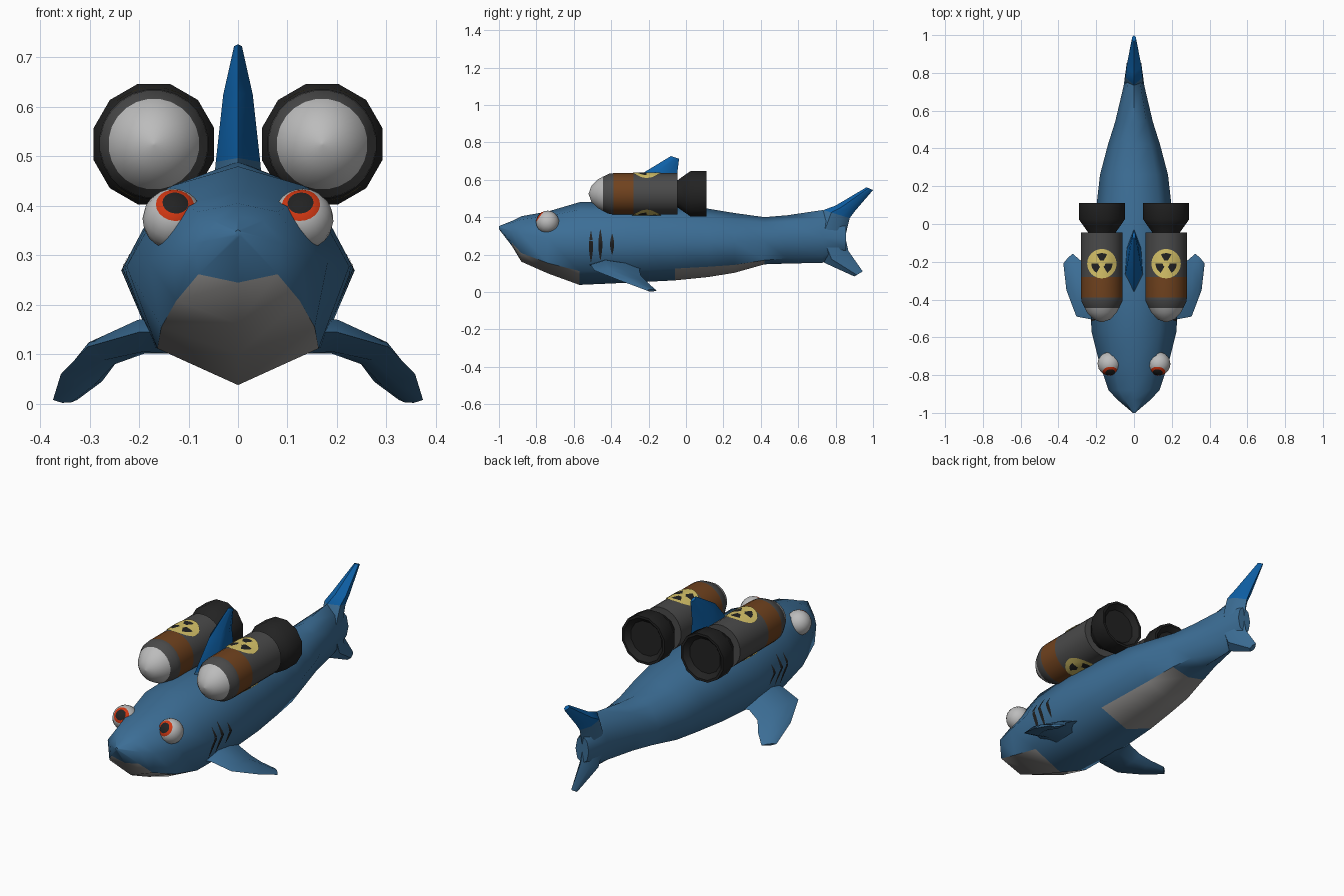
import bpy, bmesh, math
from mathutils import Vector
from mathutils.bvhtree import BVHTree

if "Cube" in bpy.data.objects:
    bpy.data.objects.remove(bpy.data.objects["Cube"])


def material(name, r, g, b):
    m = bpy.data.materials.new(name)
    m.diffuse_color = [(c / 255 / 12.92 if c < 11 else ((c / 255 + 0.055) / 1.055) ** 2.4)
                       for c in (r, g, b)] + [1]
    m.use_nodes = True
    m.node_tree.nodes["Principled BSDF"].inputs["Base Color"].default_value = m.diffuse_color
    return m


STEEL = material("steel_blue", 60, 110, 150)
BRIGHT = material("bright_blue", 14, 97, 168)
WHITE = material("white", 188, 188, 188)
BELLY = material("belly_grey", 150, 148, 146)
BROWN = material("brown", 112, 66, 30)
YELLOW = material("yellow", 215, 195, 105)
GREY = material("dark_grey", 74, 74, 74)
BLACK = material("black", 34, 34, 34)
RED = material("red", 208, 55, 18)


def finish(name, bm, mats, angle=50):
    bmesh.ops.remove_doubles(bm, verts=bm.verts, dist=1e-5)
    bmesh.ops.recalc_face_normals(bm, faces=bm.faces)
    me = bpy.data.meshes.new(name)
    bm.to_mesh(me)
    for m in mats:
        me.materials.append(m)
    ob = bpy.data.objects.new(name, me)
    bpy.context.collection.objects.link(ob)
    bpy.ops.object.select_all(action='DESELECT')
    ob.select_set(True)
    bpy.context.view_layer.objects.active = ob
    bpy.ops.object.shade_smooth_by_angle(angle=math.radians(angle))
    return ob


def loft(rings, rule=lambda i, j: 0, caps=True):
    """Skin a list of closed rings; rule(ring, side) gives the material."""
    bm = bmesh.new()
    vs = [[bm.verts.new(p) for p in r] for r in rings]
    n = len(rings[0])
    for i in range(len(vs) - 1):
        for j in range(n):
            k = (j + 1) % n
            f = bm.faces.new((vs[i][j], vs[i][k], vs[i + 1][k], vs[i + 1][j]))
            f.material_index = rule(i, j)
    if caps:
        bm.faces.new(vs[0]).material_index = rule(0, 0)
        bm.faces.new(vs[-1]).material_index = rule(len(vs) - 2, 0)
    return bm


def fin_ring(lead, trail, thick):
    """Flat lens section from leading to trailing edge."""
    a, b, t = Vector(lead), Vector(trail), Vector(thick)
    p, q = a.lerp(b, 0.3), a.lerp(b, 0.7)
    return [a, p + t, q + t * 0.8, b, q - t * 0.8, p - t]


# Body: y, top z, upper (x, z), side (x, z), lower (x, z), bottom z
SECTIONS = [
    (-1.0, .352, .004, .350, .006, .345, .004, .340, .336),
    (-.93, .380, .050, .370, .088, .325, .080, .262, .245),
    (-.88, .405, .080, .388, .135, .310, .125, .208, .162),
    (-.74, .430, .110, .405, .182, .290, .155, .155, .100),
    (-.57, .480, .135, .440, .225, .278, .163, .112, .038),
    (-.30, .490, .150, .432, .236, .270, .170, .115, .050),
    (-.06, .466, .142, .420, .213, .270, .162, .125, .062),
    (.12, .445, .132, .405, .196, .270, .145, .135, .080),
    (.26, .422, .118, .385, .180, .270, .130, .145, .103),
    (.42, .400, .088, .370, .138, .275, .100, .170, .148),
    (.54, .410, .066, .375, .100, .282, .072, .180, .152),
    (.73, .438, .036, .390, .055, .290, .040, .190, .156),
    (.855, .360, .028, .335, .038, .285, .028, .235, .215),
]
rings = []
for y, zt, ux, uz, sx, sz, lx, lz, zb in SECTIONS:
    rings.append([(0, y, zt), (ux, y, uz), (sx, y, sz), (lx, y, lz), (0, y, zb),
                  (-lx, y, lz), (-sx, y, sz), (-ux, y, uz)])
# Pale chin and belly on the lowest faces
bm = loft(rings, lambda i, j: 1 if j in (3, 4) and i in (1, 2, 3, 6, 7, 8) else 0)
bmesh.ops.recalc_face_normals(bm, faces=bm.faces)
tree = BVHTree.FromBMesh(bm)
finish("body", bm, [STEEL, BELLY])

# Tail lobes and dorsal fin
fins = {
    "upper_tail_fin": ([(.70, .36, .85, .29, .045), (.735, .438, .875, .395, .046),
                        (.80, .462, .905, .435, .040), (.965, .560, 1.0, .545, .012)], 1),
    "lower_tail_fin": ([(.70, .24, .85, .30, .045), (.74, .156, .868, .22, .040),
                        (.90, .083, .945, .110, .012)], 9),
    "dorsal_fin": ([(-.38, .46, -.02, .44, .048), (-.355, .497, -.03, .47, .045),
                    (-.24, .63, -.05, .61, .030), (-.08, .727, -.037, .712, .008)], 1),
}
for name, (spec, start) in fins.items():
    rs = [fin_ring((0, a, b), (0, c, d), (w, 0, 0)) for a, b, c, d, w in spec]
    finish(name, loft(rs, lambda i, j: int(i >= start)), [STEEL, BRIGHT])

for s, side in ((1, "left"), (-1, "right")):
    # Pectoral fin, curling down and back
    spec = [((.13, -.53, .145), (.13, -.22, .13), (0, 0, .04)),
            ((.20, -.51, .145), (.19, -.25, .12), (.006, 0, .032)),
            ((.305, -.49, .115), (.245, -.24, .085), (.015, 0, .018)),
            ((.358, -.35, .060), (.275, -.20, .045), (.014, 0, .012)),
            ((.374, -.21, .008), (.325, -.157, .008), (.004, 0, .006))]
    rs = [fin_ring(*[(s * v[0], v[1], v[2]) for v in row]) for row in spec]
    finish(side + "_pectoral_fin", loft(rs), [STEEL])

    # Eye: rings about the gaze direction, so pupil and iris are exact bands
    gaze = Vector((-.08 * s, -.80, .58)).normalized()
    u = gaze.orthogonal().normalized()
    v = gaze.cross(u)
    centre = Vector((.131 * s, -.74, .373))
    angles = [.5, 12, 25, 39, 55, 75, 95, 115, 135, 155, 179.5]
    rs = []
    for a in map(math.radians, angles):
        rs.append([centre + .062 * (gaze * math.cos(a) + math.sin(a) *
                   (u * math.cos(t * math.tau / 20) + v * math.sin(t * math.tau / 20)))
                   for t in range(20)])
    finish(side + "_eye", loft(rs, lambda i, j: 0 if i < 2 else 1 if i < 3 else 2),
           [BLACK, RED, WHITE], 60)

    # Gill slits laid on the flank
    for n, (y, z0, z1) in enumerate(((-.508, .16, .325), (-.458, .17, .335), (-.395, .20, .31))):
        bm = bmesh.new()
        rows = []
        for k in range(9):
            f = k / 8
            z = z0 + (z1 - z0) * f
            w = .001 + .010 * math.sin(math.pi * f)
            row = []
            for yy in (y - w, y + w):
                hit = tree.ray_cast(Vector((1, yy, z)), Vector((-1, 0, 0)))[0]
                row.append(bm.verts.new((s * (hit.x + .004), yy, z)))
            rows.append(row)
        for a, b in zip(rows, rows[1:]):
            bm.faces.new((a[0], a[1], b[1], b[0]))
        finish(f"{side}_gill_{n + 1}", bm, [BLACK])

    # Rocket and its nozzle: profiles of (y, radius) spun about a long axis
    cx, cz = .17 * s, .525

    def spin(profile, sides, rule=lambda i, j: 0):
        rs = [[(cx + r * math.sin((t + .5) * math.tau / sides), y,
                cz + r * math.cos((t + .5) * math.tau / sides))
               for t in range(sides)] for y, r in profile]
        return loft(rs, rule)

    bands = [0, 0, 0, 1, 1, 2, 1]
    finish(side + "_rocket",
           spin([(-.52, .003), (-.505, .045), (-.47, .078), (-.445, .092), (-.41, .109),
                 (-.388, .111), (-.28, .111), (-.045, .111)], 24, lambda i, j: bands[i]),
           [WHITE, GREY, BROWN])
    finish(side + "_nozzle",
           spin([(-.06, .07), (-.045, .075), (-.005, .105), (.025, .126), (.11, .126),
                 (.11, .114), (.085, .09)], 12), [BLACK], 35)

    # Round hazard badges wrapped over the top and bottom of the rocket
    for up, place in ((1, "top"), (-1, "bottom")):
        rs = []
        for r in (.0005, .018, .038, .056, .078):
            ring = []
            for t in range(24):
                a = (t - .0) * math.tau / 24
                x = r * math.sin(a)
                ring.append((cx + x, -.21 + r * math.cos(a),
                             cz + up * math.sqrt(.115 ** 2 - x * x)))
            rs.append(ring)
        bm = loft(rs, lambda i, j: int(i in (1, 2) and (j + 2) % 8 < 4), caps=False)
        bmesh.ops.recalc_face_normals(bm, faces=bm.faces)
        finish(f"{side}_{place}_badge", bm, [YELLOW, BLACK])
